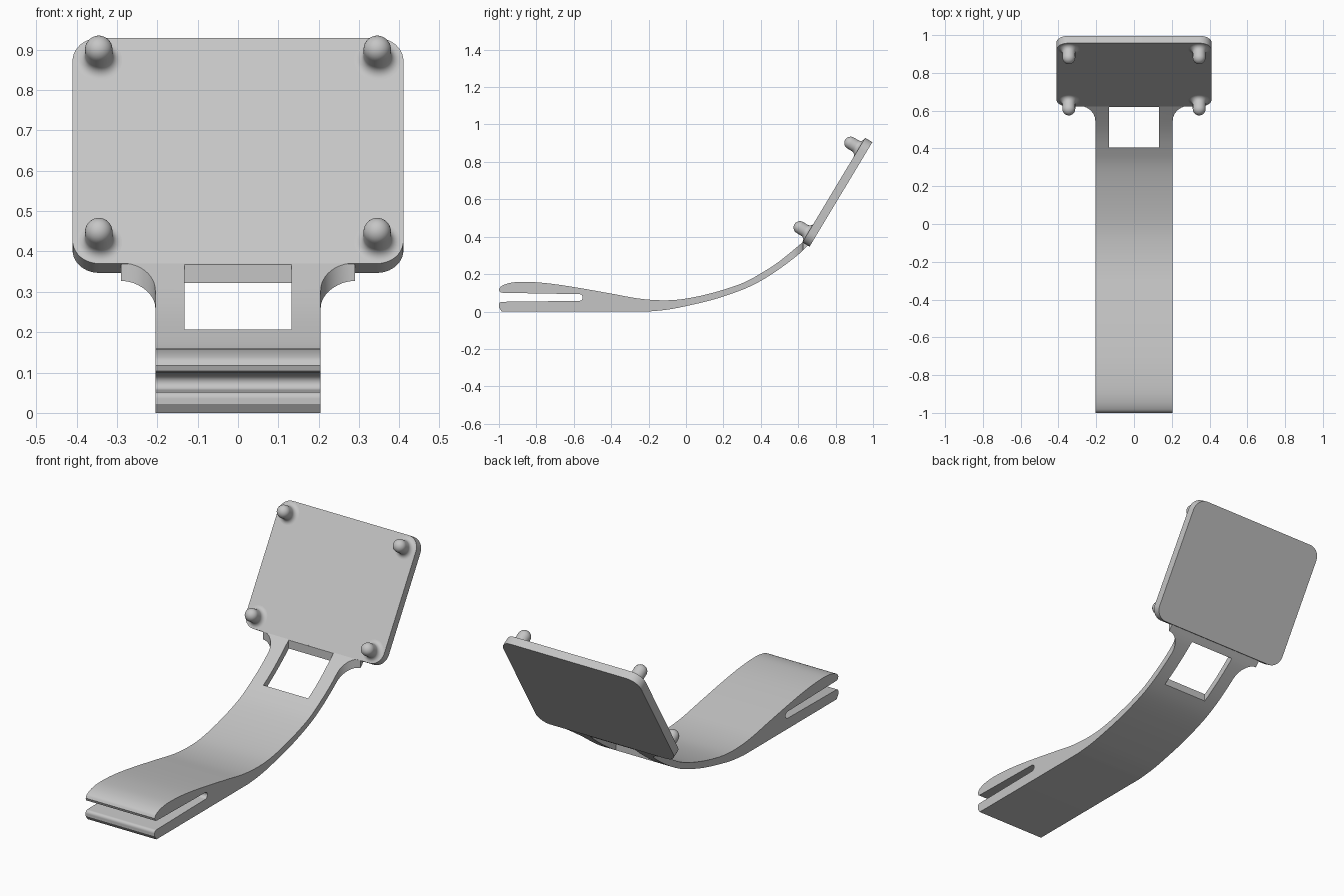
import bpy, bmesh
from math import sin, cos, pi, radians
from mathutils import Vector

if "Cube" in bpy.data.objects:
    bpy.data.objects.remove(bpy.data.objects["Cube"])

GREY = (0.56, 0.56, 0.56, 1)
grey = bpy.data.materials.new("plain grey")
grey.use_nodes = True
grey.diffuse_color = GREY
grey.node_tree.nodes["Principled BSDF"].inputs["Base Color"].default_value = GREY

# Frame of the tilted plate: origin on its lower front edge
TILT = radians(59)
ORIGIN = Vector((0, 0.622, 0.37))
ALONG = Vector((0, cos(TILT), sin(TILT)))
NORMAL = Vector((0, -sin(TILT), cos(TILT)))


def on_plate(x, u, n):
    return ORIGIN + Vector((x, 0, 0)) + ALONG * u + NORMAL * n


def finish(name, bm):
    bmesh.ops.recalc_face_normals(bm, faces=bm.faces)
    mesh = bpy.data.meshes.new(name)
    bm.to_mesh(mesh)
    bm.free()
    mesh.materials.append(grey)
    obj = bpy.data.objects.new(name, mesh)
    bpy.context.collection.objects.link(obj)
    return obj


def activate(obj):
    bpy.ops.object.select_all(action='DESELECT')
    obj.select_set(True)
    bpy.context.view_layer.objects.active = obj


def smooth(obj):
    activate(obj)
    bpy.ops.object.shade_smooth_by_angle(angle=radians(32))


def prism(name, outline, low, high, place):
    """Extrude a closed 2D outline between two depths."""
    bm = bmesh.new()
    a = [bm.verts.new(place(p, q, low)) for p, q in outline]
    b = [bm.verts.new(place(p, q, high)) for p, q in outline]
    bm.faces.new(a)
    bm.faces.new(b)
    for i in range(len(a)):
        j = (i + 1) % len(a)
        bm.faces.new((a[i], a[j], b[j], b[i]))
    return finish(name, bm)


def arc(cx, cy, rx, ry, start, end, n=10):
    angles = [radians(start + (end - start) * i / n) for i in range(n + 1)]
    return [(cx + rx * cos(t), cy + ry * sin(t)) for t in angles]


def spline(pts, n=5):
    """Smooth curve through the points."""
    p = [Vector(q) for q in pts]
    p = [2 * p[0] - p[1]] + p + [2 * p[-1] - p[-2]]
    out = []
    for a, b, c, d in zip(p, p[1:], p[2:], p[3:]):
        for i in range(n):
            t = i / n
            out.append(0.5 * (2 * b + (c - a) * t + (2 * a - 5 * b + 4 * c - d) * t * t
                              + (3 * b - a - 3 * c + d) * t ** 3))
    return [tuple(q) for q in out + [p[-2]]]


def boolean(obj, cutter, operation):
    cutter.hide_render = True
    activate(obj)
    mod = obj.modifiers.new("cut", 'BOOLEAN')
    mod.operation, mod.object, mod.solver = operation, cutter, 'EXACT'
    bpy.ops.object.modifier_apply(modifier=mod.name)
    bpy.data.objects.remove(cutter)


# Arm: side profile with a slotted tip, sweeping up to the plate
upper = spline([(-1, 0.118), (-0.985, 0.137), (-0.94, 0.153), (-0.87, 0.159),
                (-0.75, 0.152), (-0.6, 0.131), (-0.4, 0.096), (-0.25, 0.069),
                (-0.12, 0.06), (0, 0.069), (0.15, 0.102), (0.3, 0.151),
                (0.4, 0.204), (0.5, 0.269), (0.622, 0.369), (0.64, 0.385)])
lower = spline([(0.655, 0.358), (0.6, 0.304), (0.5, 0.228), (0.4, 0.164),
                (0.3, 0.116), (0.15, 0.065), (0, 0.029), (-0.1, 0.01), (-0.2, 0)])
lower_lip = [(-0.985, 0)] + [(-1, 0.022), (-1, 0.035)] + arc(-0.985, 0.037, 0.015, 0.015, 180, 90, 5)
slot = arc(-0.57, 0.075, 0.018, 0.018, -90, 90, 10)
upper_lip = [(-0.98, 0.1), (-0.995, 0.104)]
arm = prism("arm", upper + lower + lower_lip + slot + upper_lip, -0.35, 0.35,
            lambda y, z, x: (x, y, z))

# Trim the arm to its plan: straight sides flaring into the plate
side = [(0.205, -1.1)] + arc(0.29, 0.545, 0.085, 0.08, 180, 90, 12) + [(0.29, 0.72)]
plan = side + [(-x, y) for x, y in reversed(side)]
from_above = lambda x, y, z: (x, y, z)
boolean(arm, prism("plan_trim", plan, -0.2, 1, from_above), 'INTERSECT')

# Window through the arm just below the plate
window = [(-0.133, 0.405), (0.133, 0.405), (0.133, 0.62), (-0.133, 0.62)]
boolean(arm, prism("window_cutter", window, -0.2, 1, from_above), 'DIFFERENCE')
smooth(arm)

# Plate with rounded corners
W, L, R, THICK = 0.41, 0.652, 0.066, 0.045
outline = []
for cx, cu, start in ((W - R, R, -90), (W - R, L - R, 0), (R - W, L - R, 90), (R - W, R, 180)):
    outline += arc(cx, cu, R, R, start, start + 90)
smooth(prism("mounting_plate", outline, -THICK, 0, on_plate))


# Pegs: round tip and a filleted foot, turned about the plate normal
def peg(name, x, u, r=0.034, fillet=0.024, height=0.052, sides=32):
    section = [(r + fillet, -0.01)]
    section += arc(r + fillet, fillet, fillet, fillet, 270, 180, 8)
    section += arc(0, height, r, r, 0, 90, 8)[:-1]
    bm = bmesh.new()
    rings = [[bm.verts.new(on_plate(x + rad * cos(2 * pi * i / sides),
                                    u + rad * sin(2 * pi * i / sides), h))
              for i in range(sides)] for rad, h in section]
    for a, b in zip(rings, rings[1:]):
        for i in range(sides):
            j = (i + 1) % sides
            bm.faces.new((a[i], a[j], b[j], b[i]))
    tip = bm.verts.new(on_plate(x, u, height + r))
    for i in range(sides):
        bm.faces.new((rings[-1][i], rings[-1][(i + 1) % sides], tip))
    bm.faces.new(rings[0])
    smooth(finish(name, bm))


for side_name, x in (("left", 0.345), ("right", -0.345)):
    for level, u in (("lower", 0.061), ("upper", 0.588)):
        peg(f"{level}_{side_name}_peg", x, u)
